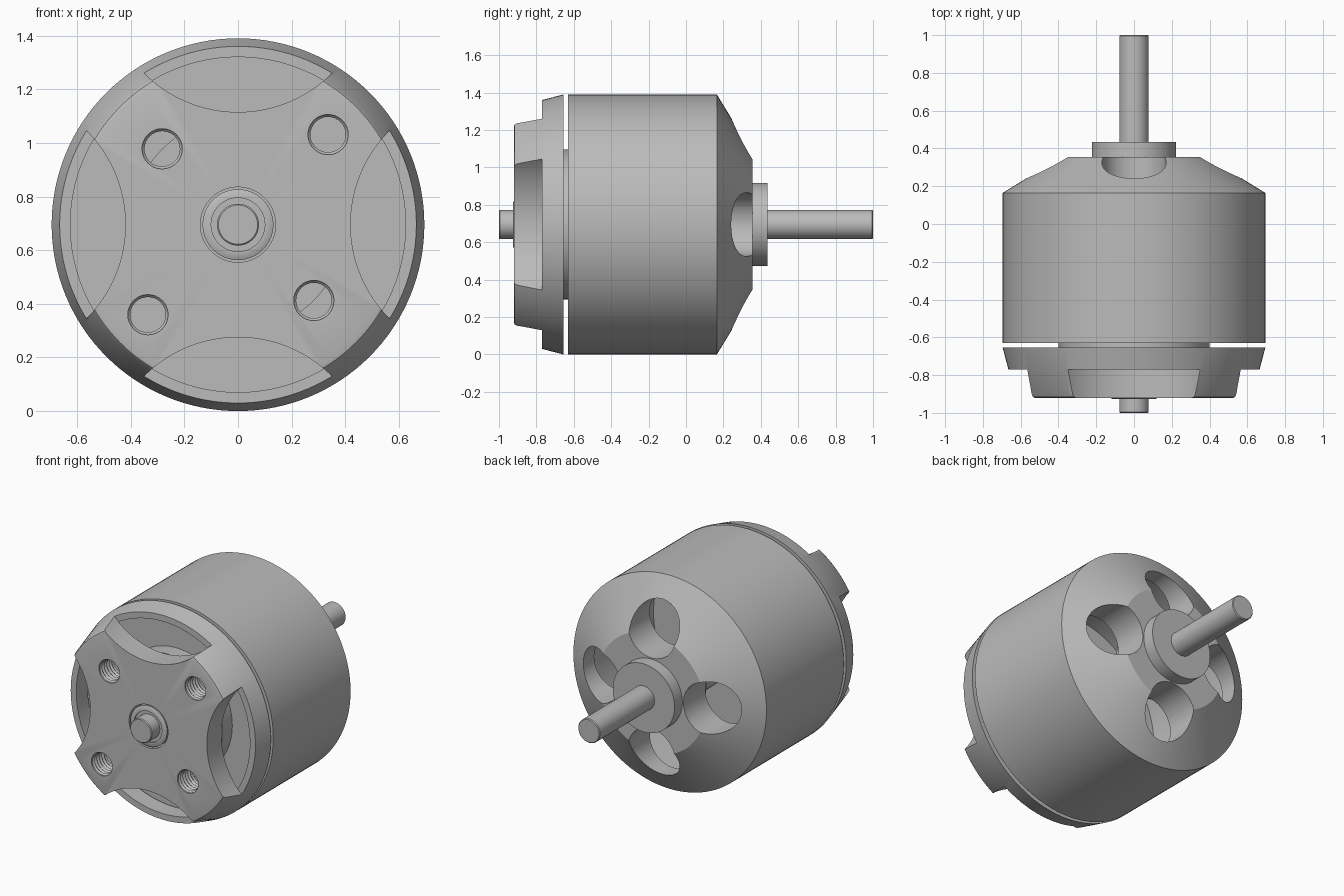
import bpy, bmesh, math
from mathutils import Matrix, Vector

AXIS_Z = 0.695
STEPS = 128

cube = bpy.data.objects.get("Cube")
if cube:
    bpy.data.objects.remove(cube, do_unlink=True)

metal = bpy.data.materials.new("grey metal")
metal.use_nodes = True
metal.diffuse_color = (0.5, 0.5, 0.5, 1)
metal.node_tree.nodes["Principled BSDF"].inputs["Base Color"].default_value = (0.5, 0.5, 0.5, 1)


def lathe(name, profile, x=0, z=0, loop=False, steps=STEPS):
    """Turn a (radius, y) profile round an axis parallel to y, offset from the motor axis."""
    bm = bmesh.new()
    verts = [bm.verts.new((r, y, 0)) for r, y in profile]
    edges = [bm.edges.new(pair) for pair in zip(verts, verts[1:])]
    if loop:
        edges.append(bm.edges.new((verts[-1], verts[0])))
    bmesh.ops.spin(bm, geom=verts + edges, cent=(0, 0, 0), axis=(0, 1, 0),
                   angle=2 * math.pi, steps=steps)
    bmesh.ops.remove_doubles(bm, verts=bm.verts, dist=0.0001)
    bmesh.ops.dissolve_degenerate(bm, edges=bm.edges, dist=0.0001)
    bmesh.ops.recalc_face_normals(bm, faces=bm.faces)
    bmesh.ops.transform(bm, matrix=Matrix.Translation(Vector((x, 0, AXIS_Z + z))),
                        verts=bm.verts)
    mesh = bpy.data.meshes.new(name)
    bm.to_mesh(mesh)
    bm.free()
    mesh.materials.append(metal)
    obj = bpy.data.objects.new(name, mesh)
    bpy.context.collection.objects.link(obj)
    return obj


def rod(name, radius, y0, y1, chamfer=0.0, **kw):
    """Solid cylinder along y with optional end chamfers."""
    return lathe(name, [(0, y0), (radius - chamfer, y0), (radius, y0 + chamfer),
                        (radius, y1 - chamfer), (radius - chamfer, y1), (0, y1)], **kw)


def select_only(obj):
    bpy.ops.object.select_all(action='DESELECT')
    obj.select_set(True)
    bpy.context.view_layer.objects.active = obj


def cut(target, cutter):
    """Subtract the cutter and remove it."""
    cutter.hide_render = True
    mod = target.modifiers.new("cut", 'BOOLEAN')
    mod.operation = 'DIFFERENCE'
    mod.solver = 'EXACT'
    mod.object = cutter
    select_only(target)
    bpy.ops.object.modifier_apply(modifier=mod.name)
    bpy.data.objects.remove(cutter, do_unlink=True)


# Rotor bell: hollow can with a conical lid
bell = lathe("rotor_bell", [(0.06, 0.355), (0.385, 0.355), (0.695, 0.165), (0.695, -0.63),
                            (0.06, -0.63), (0.06, -0.58), (0.64, -0.58), (0.64, 0.13),
                            (0.06, 0.13)], loop=True)

# Front mount: tapered cup with a rounded front edge
mount = lathe("front_mount", [(0.14, -0.92), (0.608, -0.92), (0.622, -0.916), (0.63, -0.905),
                              (0.695, -0.655), (0.625, -0.655), (0.625, -0.771),
                              (0.14, -0.771)], loop=True)

# Four vent holes in the lid and four scallops in the mount
for i in range(4):
    a = i * math.pi / 2
    cx, cz = math.cos(a), math.sin(a)
    cut(bell, rod("vent_cutter", 0.17, 0.05, 0.5, x=0.4 * cx, z=0.4 * cz, steps=64))
    cut(mount, rod("scallop_cutter", 0.495, -1.1, -0.77, x=0.915 * cx, z=0.915 * cz))

# Threaded mounting holes, two on each bolt circle
thread = [(0, -0.95), (0.075, -0.95), (0.075, -0.91)]
for k in range(5):
    thread += [(0.066, -0.9 + k * 0.025), (0.075, -0.888 + k * 0.025)]
thread += [(0.07, -0.74), (0, -0.74)]
for i, radius in enumerate((0.475, 0.4, 0.475, 0.4)):
    a = math.pi / 4 + i * math.pi / 2
    cut(mount, lathe("thread_cutter", thread, x=radius * math.cos(a),
                     z=radius * math.sin(a), steps=32))

# Shaft, collar, bearing and inner core
parts = [
    bell, mount,
    rod("shaft", 0.078, -1.0, 1.0, 0.005),
    rod("shaft_collar", 0.222, 0.35, 0.435),
    lathe("front_bearing", [(0, -0.915), (0.1, -0.915), (0.1, -0.926), (0.115, -0.926),
                            (0.132, -0.918), (0.132, -0.7), (0, -0.7)]),
    rod("stator_neck", 0.4, -0.73, -0.6),
    lathe("inner_hub", [(0, 0.14), (0.21, 0.14), (0.21, 0.09), (0.18, 0.09), (0.18, 0.05),
                        (0.15, 0.05), (0.15, -0.59), (0, -0.59)]),
]
for obj in parts:
    select_only(obj)
    bpy.ops.object.shade_smooth_by_angle(angle=math.radians(30))
